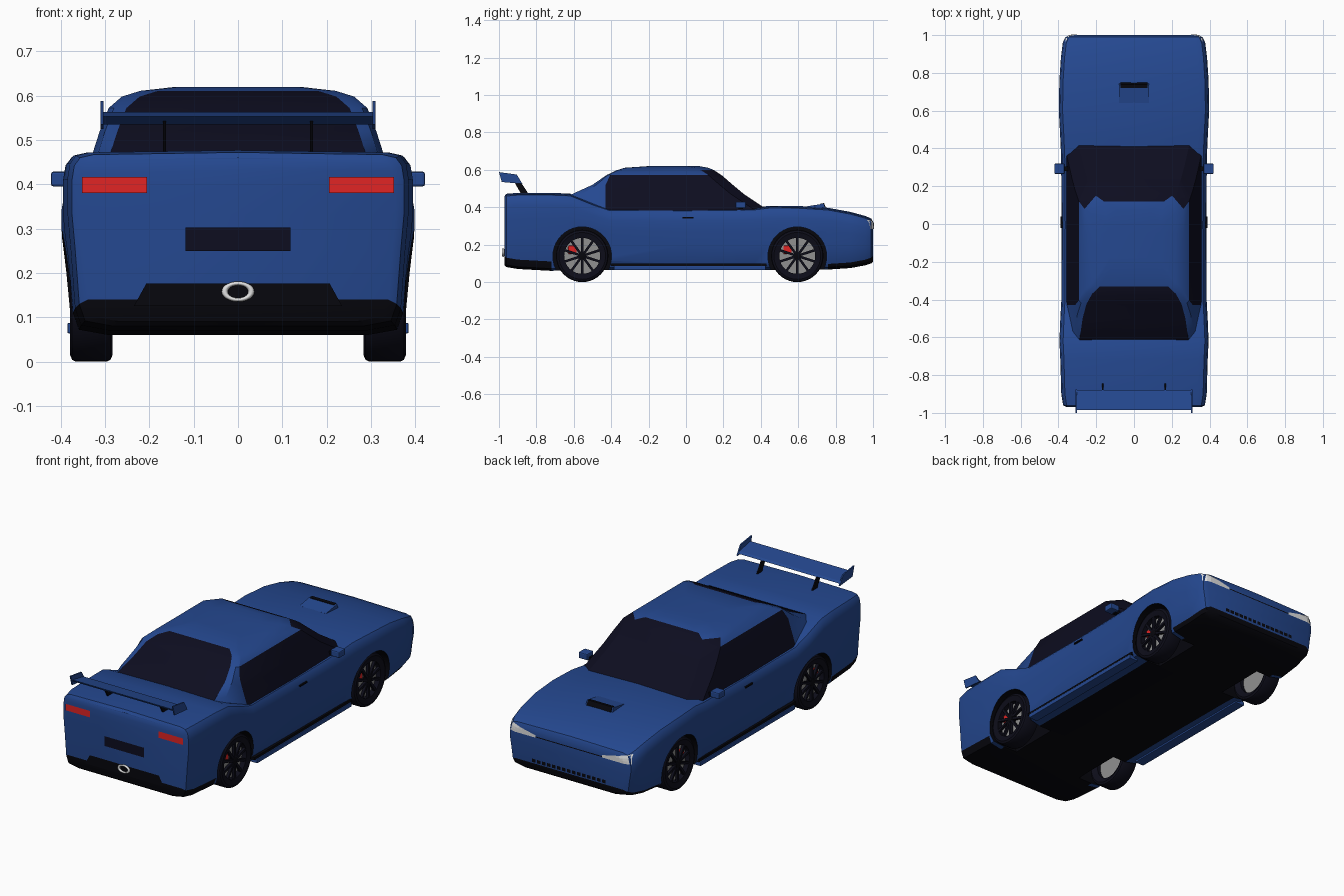
import bpy, bmesh, math
from mathutils import Vector, Matrix
from mathutils.bvhtree import BVHTree

if "Cube" in bpy.data.objects:
    bpy.data.objects.remove(bpy.data.objects["Cube"])


def material(name, r, g, b):
    m = bpy.data.materials.new(name)
    m.use_nodes = True
    m.diffuse_color = (r, g, b, 1)
    m.node_tree.nodes["Principled BSDF"].inputs["Base Color"].default_value = (r, g, b, 1)
    return m


BLUE = material("blue paint", .018, .065, .28)
BLACK = material("black trim", .002, .002, .004)
GLASS = material("dark glass", .004, .004, .014)
RUBBER = material("tyre rubber", .004, .004, .010)
RED = material("red", .75, .018, .018)
WHITE = material("headlight white", .75, .75, .75)
GREY = material("metal grey", .28, .28, .28)


def finish(name, bm, mats, smooth=None, recalc=True):
    if recalc:
        bmesh.ops.recalc_face_normals(bm, faces=bm.faces)
    me = bpy.data.meshes.new(name)
    bm.to_mesh(me)
    for m in mats:
        me.materials.append(m)
    ob = bpy.data.objects.new(name, me)
    bpy.context.collection.objects.link(ob)
    if smooth:
        shade(ob, smooth)
    return ob


def shade(ob, angle):
    bpy.ops.object.select_all(action='DESELECT')
    ob.select_set(True)
    bpy.context.view_layer.objects.active = ob
    bpy.ops.object.shade_smooth_by_angle(angle=math.radians(angle))


def box(name, x, y, z, mat, bevel=0):
    bm = bmesh.new()
    size = [b - a for a, b in (x, y, z)]
    mid = [(a + b) / 2 for a, b in (x, y, z)]
    bmesh.ops.create_cube(bm, size=1, matrix=Matrix.Translation(mid) @ Matrix.Diagonal((*size, 1)))
    if bevel:
        bmesh.ops.bevel(bm, geom=bm.edges[:], offset=bevel, segments=2, affect='EDGES', profile=.5)
    return finish(name, bm, [mat])


def prism(name, outline, x0, x1, mat):
    """Side outline in (y, z), extruded along x."""
    bm = bmesh.new()
    f = bm.faces.new([bm.verts.new((x0, y, z)) for y, z in outline])
    ext = bmesh.ops.extrude_face_region(bm, geom=[f])["geom"]
    bmesh.ops.translate(bm, vec=(x1 - x0, 0, 0), verts=[v for v in ext if isinstance(v, bmesh.types.BMVert)])
    return finish(name, bm, [mat])


def loft(bm, rings, rule):
    """Skin half rings mirrored in x; rule(ring, segment) gives the material index."""
    n = len(rings[0])
    loops = []
    for ring in rings:
        right = [bm.verts.new(p) for p in ring]
        left = [v if abs(v.co.x) < 1e-6 else bm.verts.new((-v.co.x, v.co.y, v.co.z)) for v in right]
        loops.append((right, left))
    for i in range(len(rings) - 1):
        for side in (0, 1):
            a, b = loops[i][side], loops[i + 1][side]
            for j in range(n - 1):
                bm.faces.new((a[j], a[j + 1], b[j + 1], b[j])).material_index = rule(i, j)
    for i in (0, len(rings) - 1):
        right, left = loops[i]
        for j in range(n - 1):
            vs = list(dict.fromkeys((right[j], right[j + 1], left[j + 1], left[j])))
            bm.faces.new(vs).material_index = rule(min(i, len(rings) - 2), j)


# Body shell: y, half width, bottom, top
SECTIONS = [(-.97, .355, .09, .455), (-.96, .375, .08, .467), (-.9, .385, .07, .472), (-.72, .39, .06, .472),
            (-.62, .395, .065, .468), (-.5, .39, .065, .42), (-.41, .385, .065, .39), (0, .383, .065, .388),
            (.36, .386, .065, .392), (.45, .39, .065, .403), (.6, .398, .065, .402), (.76, .395, .067, .392),
            (.88, .387, .075, .37), (.96, .377, .09, .348), (.99, .362, .1, .335), (1, .335, .11, .318)]


def body_ring(y, w, zb, zt):
    low, high = zb + (.05 if y < 0 else .03), zt - .06
    pts = [(0, zb), (.75, zb), (.92, zb + .012), (.955, low), (.98, low + .45 * (high - low)),
           (1, low + .75 * (high - low)), (1, high), (.985, zt - .025), (.95, zt - .007), (.87, zt), (0, zt + .005)]
    return [(w * x, y, z) for x, z in pts]


def body_rule(i, j):
    y = (SECTIONS[i][0] + SECTIONS[i + 1][0]) / 2
    return int(j == 0 or (j < 3 and (y < -.7 or y > .75)))


bm = bmesh.new()
loft(bm, [body_ring(*s) for s in SECTIONS], body_rule)
bmesh.ops.recalc_face_normals(bm, faces=bm.faces)
BODY_TREE = BVHTree.FromBMesh(bm)
body = finish("body_shell", bm, [BLUE, BLACK])

# Wheel wells cut from the shell
AXLES = (-.555, .595)
bm = bmesh.new()
for y in AXLES:
    for s in (1, -1):
        bmesh.ops.create_cone(bm, cap_ends=True, segments=40, radius1=.157, radius2=.157, depth=.3,
                              matrix=Matrix.Translation((s * .36, y, .138)) @ Matrix.Rotation(math.pi / 2, 4, 'Y'))
for f in bm.faces:
    f.material_index = 1
cutter = finish("wheel_well_cutter", bm, [BLUE, BLACK])
cutter.hide_render = True
cut = body.modifiers.new("wells", 'BOOLEAN')
cut.operation, cut.solver, cut.object = 'DIFFERENCE', 'EXACT', cutter
dg = bpy.context.evaluated_depsgraph_get()
cut_mesh = bpy.data.meshes.new_from_object(body.evaluated_get(dg))
body.modifiers.clear()
body.data = cut_mesh
bpy.data.objects.remove(cutter)
shade(body, 35)

# Cabin: height, front y, rear y, half width
LEVELS = [(.37, .46, -.7, .362), (.47, .31, -.61, .328), (.52, .25, -.5, .312), (.572, .19, -.425, .292),
          (.598, .15, -.37, .262), (.611, .12, -.33, .22), (.62, .07, -.2, .14)]


def cabin_ring(z, yf, yr, w):
    yb = max(-.43, yr + .02)
    return [(0, yf, z), (w - .06, yf, z), (w, yf - .07, z), (w, -.05, z), (w, yb, z),
            (w - .012, yb + .7 * (yr - yb), z), (w - .04, yr, z), (0, yr, z)]


def cabin_rule(i, j):
    if j in (0, 7 - 1):
        return int(i < 5)
    if j == 1:
        return int(i < 4)
    if j in (2, 3):
        return int(i < 3)
    return 0


bm = bmesh.new()
loft(bm, [cabin_ring(*lv) for lv in LEVELS], cabin_rule)
finish("cabin", bm, [BLUE, GLASS], 25)


def plate(name, corners, direction, mat, n=8, m=3, lift=.004):
    """Thin panel laid on the body, projected along y; corners are (x, z)."""
    bm = bmesh.new()
    d = Vector((0, direction, 0))
    c = [Vector(p) for p in corners]
    grid = []
    for i in range(n + 1):
        row = []
        for j in range(m + 1):
            p = c[0].lerp(c[1], i / n).lerp(c[3].lerp(c[2], i / n), j / m)
            start = Vector((p.x, -2 * direction, p.y))
            hit = BODY_TREE.ray_cast(start, d)[0] or BODY_TREE.find_nearest(Vector((p.x, -direction, p.y)))[0]
            row.append(bm.verts.new(hit - d * lift))
        grid.append(row)
    for i in range(n):
        for j in range(m):
            bm.faces.new((grid[i][j], grid[i + 1][j], grid[i + 1][j + 1], grid[i][j + 1]))
    bm.normal_update()
    if sum(f.normal.dot(d) for f in bm.faces) > 0:
        bmesh.ops.reverse_faces(bm, faces=bm.faces)
    return finish(name, bm, [mat], recalc=False)


def rect(x0, x1, z0, z1):
    return [(x0, z0), (x1, z0), (x1, z1), (x0, z1)]


# Tail and nose details
plate("number_plate", rect(-.118, .118, .25, .303), 1, GLASS)
plate("rear_diffuser", [(-.235, .125), (.235, .125), (.207, .176), (-.207, .176)], 1, BLACK)
plate("nose_seam", rect(-.2, .2, .286, .291), -1, BLACK, 8, 1)
for k in range(-7, 8):
    plate("grille_slot", rect(k * .03 - .011, k * .03 + .011, .148, .166), -1, BLACK, 1, 1)
for s, side in ((1, "left"), (-1, "right")):
    plate(side + "_tail_light", rect(s * .205, s * .352, .381, .416), 1, RED)
    plate(side + "_headlight", [(s * .2, .284), (s * .366, .284), (s * .362, .333), (s * .2, .297)], -1, WHITE)
bpy.ops.mesh.primitive_torus_add(major_radius=.03, minor_radius=.007, major_segments=28, minor_segments=8,
                                 location=(0, -.978, .158), rotation=(math.pi / 2, 0, 0))
pipe = bpy.context.object
pipe.name, pipe.scale = "exhaust_ring", (1, .62, 1)
pipe.data.materials.append(WHITE)
shade(pipe, 60)

# Hood scoop
prism("hood_scoop", [(.64, .395), (.64, .404), (.735, .419), (.745, .39)], -.08, .08, BLUE)
prism("scoop_opening", [(.72, .4), (.72, .42), (.738, .422), (.75, .392)], -.072, .072, BLACK)

# Wing
prism("wing_blade", [(-.985, .563), (-.89, .545), (-.88, .535), (-.98, .553)], -.303, .303, BLUE)

for s, side in ((1, "left"), (-1, "right")):
    prism(side + "_wing_end", [(-1, .588), (-.905, .575), (-.875, .525), (-.985, .535)], s * .303, s * .31, BLUE)
    prism(side + "_wing_strut", [(-.925, .548), (-.89, .545), (-.84, .468), (-.88, .468)], s * .162, s * .169, BLACK)
    # Mirrors, handles and sills
    xs = sorted((s * .368, s * .422))
    box(side + "_mirror", xs, (.265, .32), (.395, .429), BLUE, .006)
    box(side + "_mirror_arm", sorted((s * .34, s * .38)), (.28, .305), (.39, .41), BLACK)
    box(side + "_door_handle", sorted((s * .37, s * .389)), (-.02, .04), (.341, .348), BLACK)
    box(side + "_sill", sorted((s * .33, s * .385)), (-.385, .425), (.064, .087), BLUE, .003)
    box(side + "_sill_gap", sorted((s * .33, s * .379)), (-.4, .43), (.086, .1), BLACK)


def lathe(name, profile, y, s, mat, smooth=35):
    """Spin an (x, radius) profile round an axle."""
    bm = bmesh.new()
    vs = [bm.verts.new((s * x, y, .14 + r)) for x, r in profile]
    es = [bm.edges.new(p) for p in zip(vs, vs[1:])]
    bmesh.ops.spin(bm, geom=vs + es, cent=(0, y, .14), axis=(1, 0, 0), angle=math.tau, steps=40, use_merge=True)
    bmesh.ops.remove_doubles(bm, verts=bm.verts, dist=1e-5)
    return finish(name, bm, [mat], smooth)


# Wheels
for y, end in zip(AXLES, ("rear", "front")):
    for s, side in ((1, "left"), (-1, "right")):
        tag = f"{end}_{side}_"
        lathe(tag + "tyre", [(.30, .096), (.283, .125), (.288, .136), (.296, .14), (.366, .14),
                             (.374, .136), (.379, .125), (.372, .096), (.30, .096)], y, s, RUBBER)
        lathe(tag + "brake_disc", [(.32, 0), (.32, .097), (.345, .097), (.345, 0)], y, s, GREY)
        lathe(tag + "hub", [(.34, .02), (.372, .02), (.375, .012), (.375, 0)], y, s, BLACK)
        bm = bmesh.new()
        for k in range(10):
            turn = Matrix.Rotation(math.tau * k / 10, 4, 'X')
            bmesh.ops.create_cube(bm, size=1, matrix=Matrix.Translation((s * .364, y, .14)) @ turn
                                  @ Matrix.Translation((0, 0, .054)) @ Matrix.Diagonal((.014, .013, .09, 1)))
        finish(tag + "spokes", bm, [RUBBER])
        box(tag + "caliper", sorted((s * .34, s * .355)), (y - .075, y - .03), (.15, .195), RED, .006)
